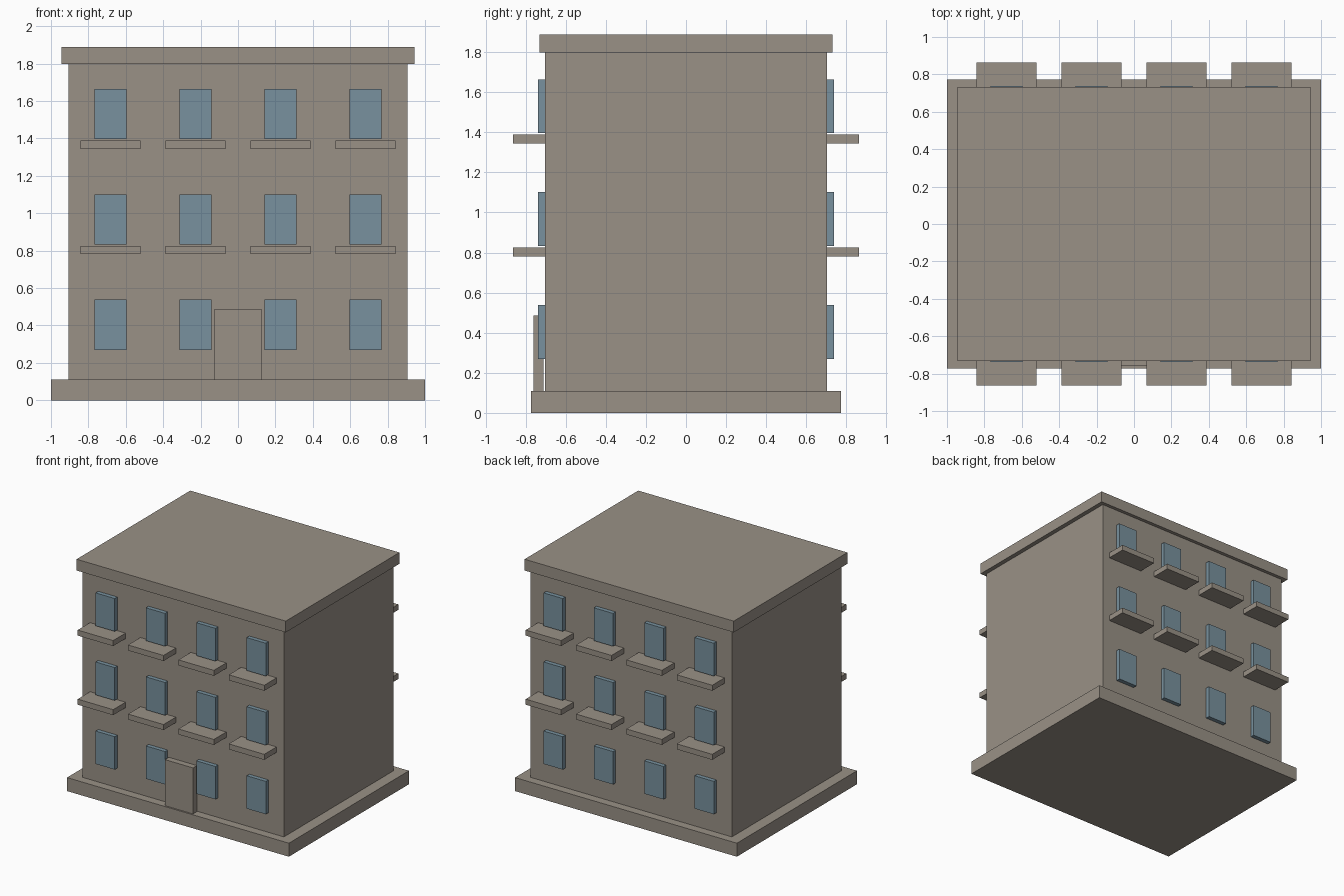
import bpy

cube = bpy.data.objects.get("Cube")
if cube:
    bpy.data.objects.remove(cube, do_unlink=True)


def make_material(name, rgb):
    mat = bpy.data.materials.new(name)
    mat.use_nodes = True
    color = (*rgb, 1.0)
    mat.diffuse_color = color
    bsdf = next(n for n in mat.node_tree.nodes if n.type == "BSDF_PRINCIPLED")
    bsdf.inputs["Base Color"].default_value = color
    return mat


stone = make_material("warm grey stone", (0.32, 0.283, 0.24))
glass = make_material("blue grey glass", (0.188, 0.283, 0.342))


def box(name, x, y, z, mat):
    """Box spanning the (low, high) ranges on each axis."""
    spans = (sorted(x), sorted(y), sorted(z))
    bpy.ops.mesh.primitive_cube_add(size=1)
    obj = bpy.context.object
    obj.name = name
    for v in obj.data.vertices:
        v.co = [lo if c < 0 else hi for c, (lo, hi) in zip(v.co, spans)]
    obj.data.materials.append(mat)
    return obj


WALL_X, WALL_Y = 0.907, 0.704
BASE_TOP, WALL_TOP, ROOF_TOP = 0.11, 1.797, 1.889

# Main masses
box("base_plinth", (-1, 1), (-0.773, 0.773), (0, BASE_TOP), stone)
box("main_block", (-WALL_X, WALL_X), (-WALL_Y, WALL_Y), (BASE_TOP, WALL_TOP), stone)
box("roof_slab", (-0.943, 0.943), (-0.732, 0.732), (WALL_TOP, ROOF_TOP), stone)

# Entrance door, front only
box("front_door", (-0.127, 0.127), (-0.76, -0.71), (BASE_TOP, 0.485), stone)

# Windows on every floor, balconies on the upper floors, both long sides
SPACING, FLOOR_HEIGHT = 0.454, 0.563
for side_name, side in (("front", -1), ("back", 1)):
    for floor in range(3):
        sill = 0.27 + floor * FLOOR_HEIGHT
        for column in range(4):
            x = (column - 1.5) * SPACING
            tag = f"{side_name}_{floor + 1}_{column + 1}"
            box(f"window_{tag}", (x - 0.086, x + 0.086),
                (side * WALL_Y, side * 0.738), (sill, sill + 0.268), glass)
            if floor:
                box(f"balcony_{tag}", (x - 0.16, x + 0.16),
                    (side * WALL_Y, side * 0.863), (sill - 0.052, sill - 0.007), stone)
